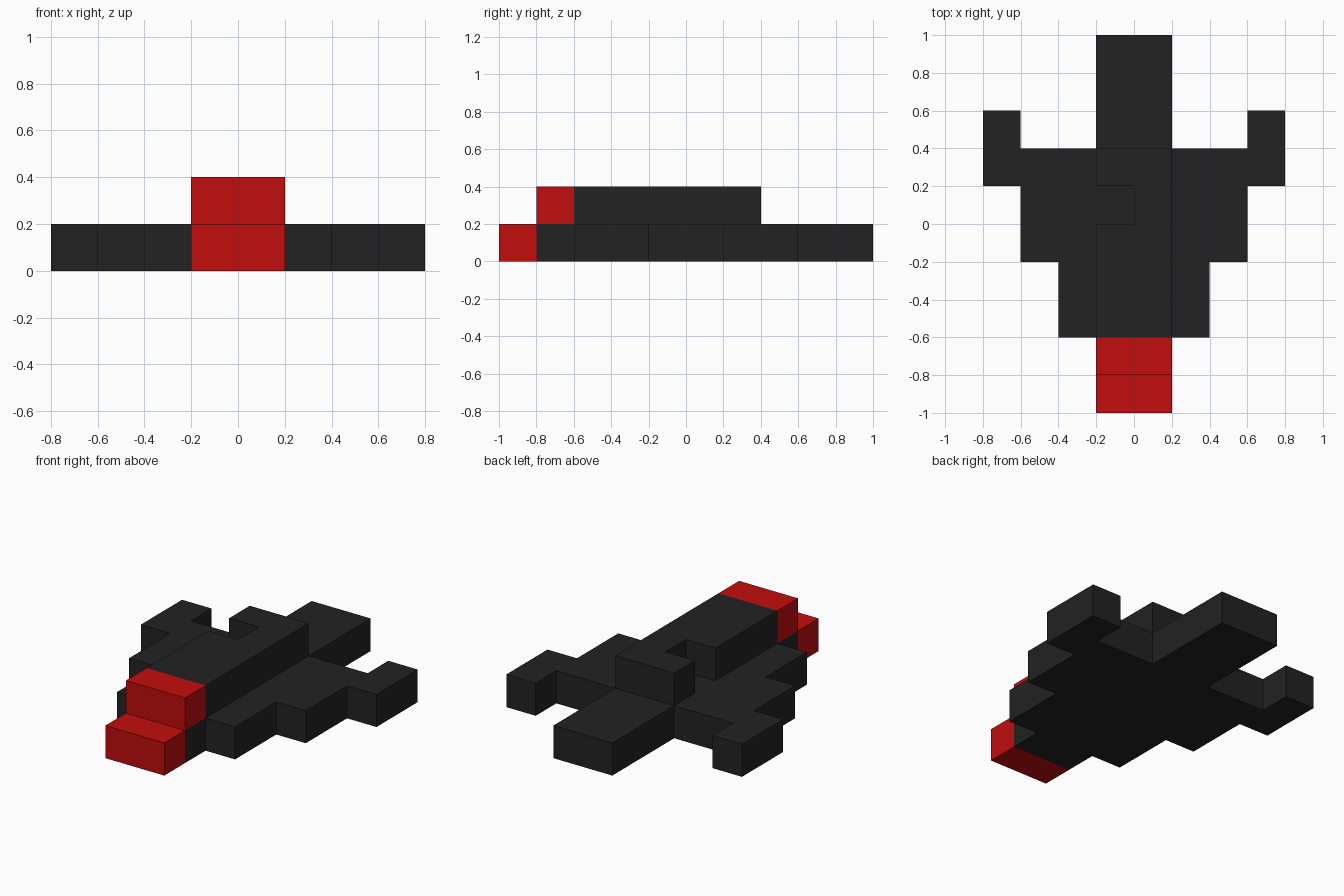
import bpy
import bmesh

cube = bpy.data.objects.get("Cube")
if cube:
    bpy.data.objects.remove(cube, do_unlink=True)


def make_material(name, colour):
    mat = bpy.data.materials.new(name)
    mat.use_nodes = True
    mat.diffuse_color = colour
    mat.node_tree.nodes["Principled BSDF"].inputs["Base Color"].default_value = colour
    return mat


black = make_material("black", (0.016, 0.016, 0.016, 1))
red = make_material("red", (0.54, 0.004, 0.004, 1))


def prism(name, outline, z0, z1, mat):
    """Extrude a flat counter-clockwise outline from z0 up to z1."""
    bm = bmesh.new()
    base = bm.faces.new([bm.verts.new((x, y, z0)) for x, y in outline])
    top = bmesh.ops.extrude_face_region(bm, geom=[base], use_keep_orig=True)["geom"]
    bmesh.ops.translate(bm, vec=(0, 0, z1 - z0),
                        verts=[v for v in top if isinstance(v, bmesh.types.BMVert)])
    bmesh.ops.recalc_face_normals(bm, faces=bm.faces)
    mesh = bpy.data.meshes.new(name)
    bm.to_mesh(mesh)
    bm.free()
    mesh.materials.append(mat)
    obj = bpy.data.objects.new(name, mesh)
    bpy.context.collection.objects.link(obj)
    return obj


def rect(x0, x1, y0, y1):
    return [(x0, y0), (x1, y0), (x1, y1), (x0, y1)]


# Lower hull: stepped wings, wing tips and tail, mirrored across x = 0
half = [(0.2, -0.8), (0.2, -0.6), (0.4, -0.6), (0.4, -0.2), (0.6, -0.2), (0.6, 0.2),
        (0.8, 0.2), (0.8, 0.6), (0.6, 0.6), (0.6, 0.4), (0.2, 0.4), (0.2, 1.0)]
prism("hull", half + [(-x, y) for x, y in reversed(half)], 0, 0.2, black)

# Upper fuselage with a square notch in its right side
fuselage = [(-0.2, -0.6), (0.2, -0.6), (0.2, 0.4), (-0.2, 0.4),
            (-0.2, 0.2), (0, 0.2), (0, 0), (-0.2, 0)]
prism("fuselage", fuselage, 0.2, 0.4, black)

# Red nose and the red block stepped above it
prism("nose", rect(-0.2, 0.2, -1.0, -0.8), 0, 0.2, red)
prism("cockpit", rect(-0.2, 0.2, -0.8, -0.6), 0.2, 0.4, red)
